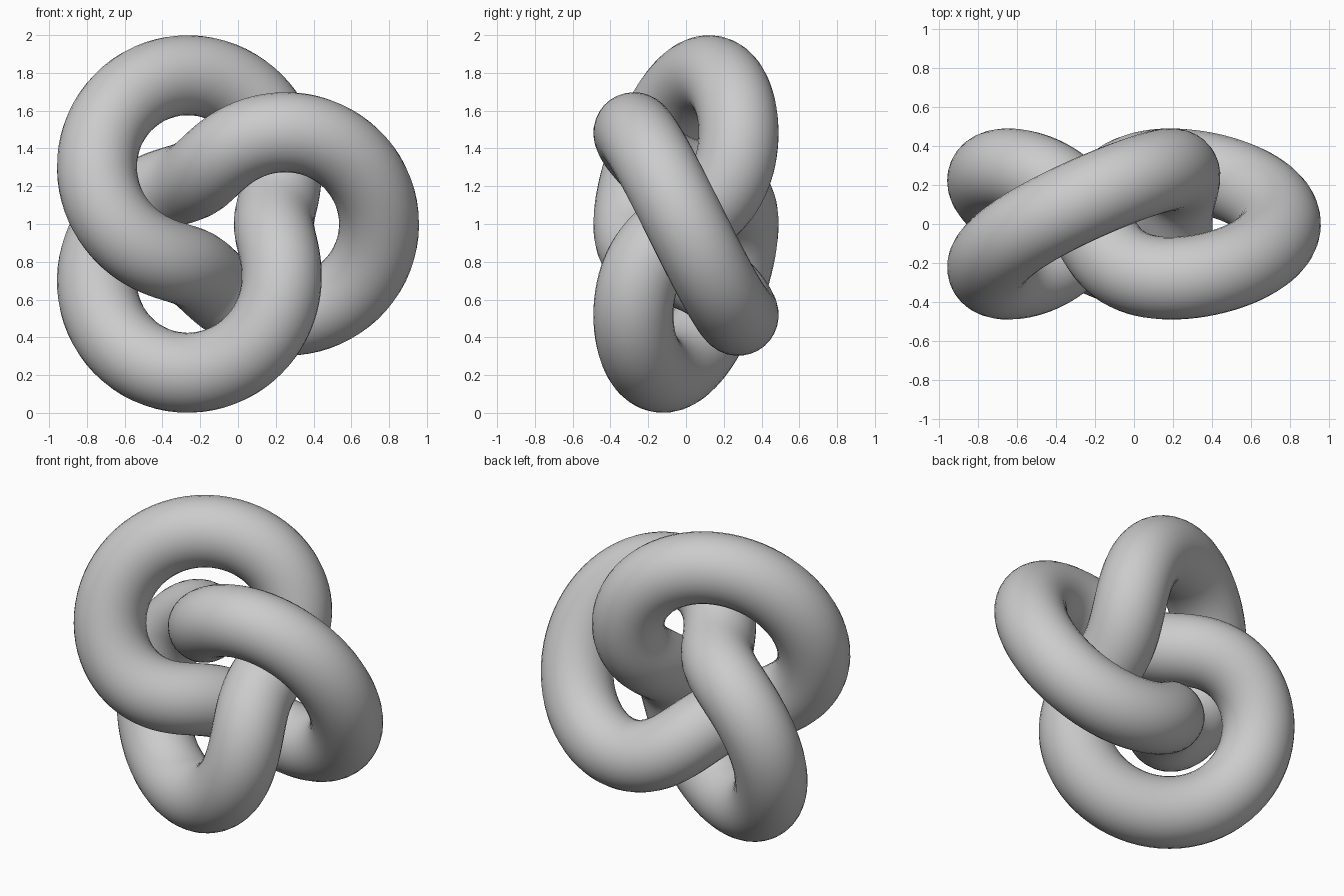
import bpy
from math import sin, cos, pi

if "Cube" in bpy.data.objects:
    bpy.data.objects.remove(bpy.data.objects["Cube"])

# Trefoil path: winds twice round a ring (major R) and three times through it (minor C)
C, TUBE, N = 0.2784, 0.212, 240
R = 2 * C


def path_point(t):
    r = R + C * cos(3 * t)
    return r * cos(2 * t), -C * sin(3 * t), r * sin(2 * t)


points = [path_point(2 * pi * i / N) for i in range(N)]
xs = [p[0] for p in points]
shift = -(min(xs) + max(xs)) / 2

# Round tube swept along the closed path
curve = bpy.data.curves.new("knot_tube", "CURVE")
curve.dimensions = '3D'
curve.bevel_depth = TUBE
curve.bevel_resolution = 14
curve.use_fill_caps = False
spline = curve.splines.new('POLY')
spline.points.add(N - 1)
for sp, (x, y, z) in zip(spline.points, points):
    sp.co = (x + shift, y, z + 1, 1)
spline.use_cyclic_u = True
spline.use_smooth = True

knot = bpy.data.objects.new("knot_tube", curve)
bpy.context.collection.objects.link(knot)
bpy.context.view_layer.objects.active = knot
knot.select_set(True)
bpy.ops.object.convert(target='MESH')
bpy.ops.object.shade_smooth()
